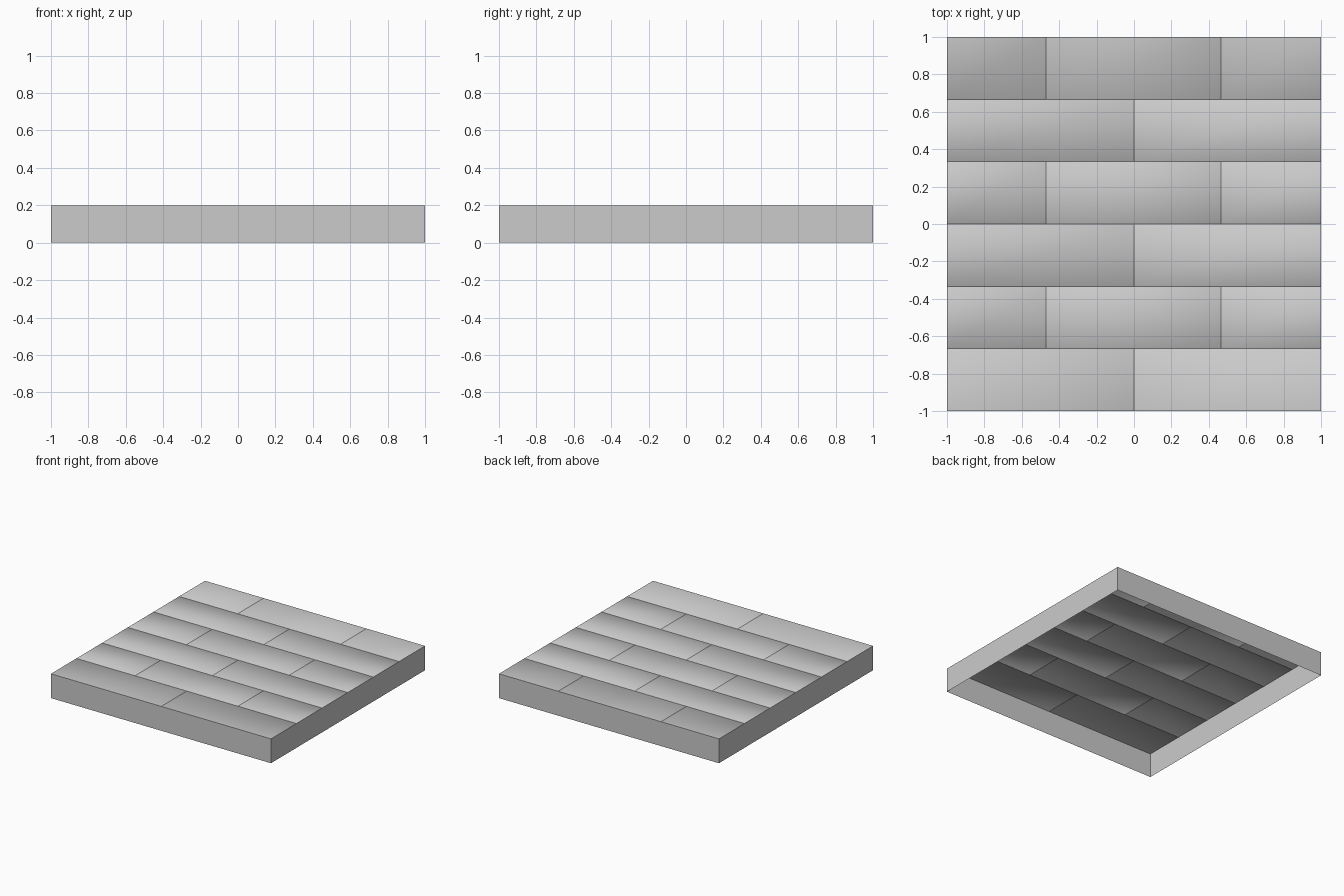
import bpy, bmesh

if "Cube" in bpy.data.objects:
    bpy.data.objects.remove(bpy.data.objects["Cube"])

H = 0.2          # tile height
ROWS = 6
G = 0.003        # half width and depth of the grooves between planks


def make_object(name, bm, smooth):
    mesh = bpy.data.meshes.new(name)
    for f in bm.faces:
        f.smooth = smooth
    bm.to_mesh(mesh)
    bm.free()
    ob = bpy.data.objects.new(name, mesh)
    bpy.context.collection.objects.link(ob)
    return ob


# Plank: flat top with a tiny chamfer on each side that meets a neighbour
def add_plank(bm, x0, x1, y0, y1):
    def inset(v, sign):
        return v if abs(v) > 0.999 else v + sign * G
    ix0, ix1 = inset(x0, 1), inset(x1, -1)
    iy0, iy1 = inset(y0, 1), inset(y1, -1)
    top = [bm.verts.new((x, y, H)) for x, y in
           ((ix0, iy0), (ix1, iy0), (ix1, iy1), (ix0, iy1))]
    low = [bm.verts.new((x, y, H - G)) for x, y in
           ((x0, y0), (x1, y0), (x1, y1), (x0, y1))]
    bm.faces.new(top)
    inner = [abs(v) < 0.999 for v in (y0, x1, y1, x0)]
    for i in range(4):
        if inner[i]:
            j = (i + 1) % 4
            bm.faces.new((low[i], low[j], top[j], top[i]))
    for v in low:
        if not v.link_faces:
            bm.verts.remove(v)


# Planked top surface, joints staggered row by row
bm = bmesh.new()
for r in range(ROWS):
    y0, y1 = -1 + 2 * r / ROWS, -1 + 2 * (r + 1) / ROWS
    xs = [-1, 0, 1] if r % 2 == 0 else [-1, -0.47, 0.465, 1]
    for x0, x1 in zip(xs, xs[1:]):
        add_plank(bm, x0, x1, y0, y1)
make_object("floor_planks", bm, True)

# Side walls, open underneath
bm = bmesh.new()
corners = ((-1, -1), (1, -1), (1, 1), (-1, 1))
base = [bm.verts.new((x, y, 0)) for x, y in corners]
rim = [bm.verts.new((x, y, H)) for x, y in corners]
for i in range(4):
    j = (i + 1) % 4
    bm.faces.new((base[i], base[j], rim[j], rim[i]))
make_object("side_walls", bm, False)
